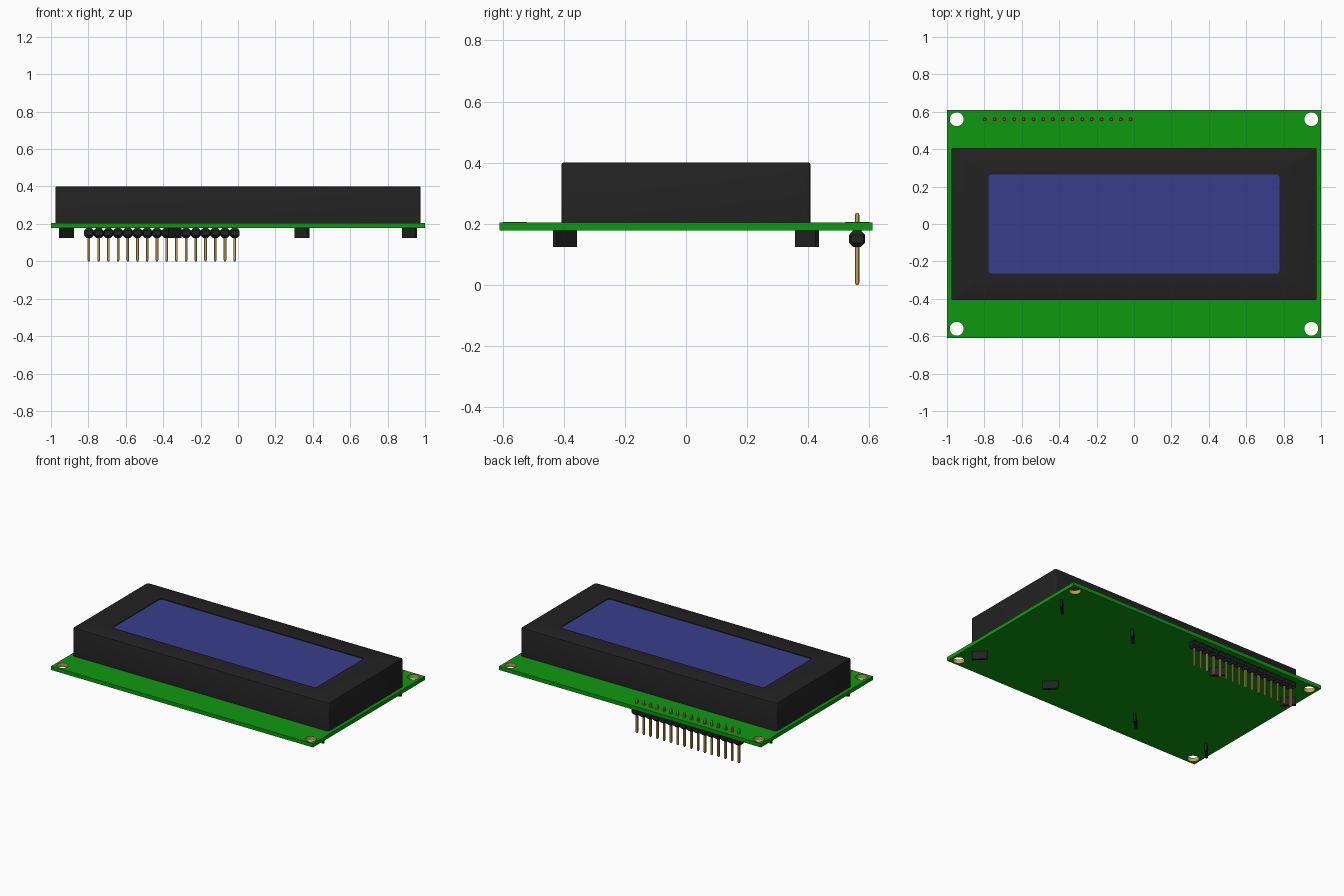
import bpy, bmesh, math
from mathutils import Matrix

if "Cube" in bpy.data.objects:
    bpy.data.objects.remove(bpy.data.objects["Cube"])


def material(name, rgb, rough=0.6):
    m = bpy.data.materials.new(name)
    m.use_nodes = True
    m.diffuse_color = (*rgb, 1)
    node = m.node_tree.nodes["Principled BSDF"]
    node.inputs["Base Color"].default_value = (*rgb, 1)
    node.inputs["Roughness"].default_value = rough
    return m


green = material("board green", (0.004, 0.32, 0.005))
black = material("plastic black", (0.016, 0.016, 0.016))
blue = material("screen blue", (0.04, 0.047, 0.26))
gold = material("pin gold", (0.50, 0.36, 0.09))
copper = material("pad copper", (0.22, 0.07, 0.02))

BOARD_Z0, BOARD_Z1 = 0.179, 0.205


def to_object(name, bm, *mats):
    bmesh.ops.recalc_face_normals(bm, faces=bm.faces)
    me = bpy.data.meshes.new(name)
    bm.to_mesh(me)
    bm.free()
    for m in mats:
        me.materials.append(m)
    ob = bpy.data.objects.new(name, me)
    bpy.context.collection.objects.link(ob)
    return ob


def rounded_rect(hx, hy, r, seg):
    pts = []
    for k, (sx, sy) in enumerate([(1, 1), (-1, 1), (-1, -1), (1, -1)]):
        for i in range(seg + 1):
            a = math.pi / 2 * (k + i / seg)
            pts.append((sx * (hx - r) + r * math.cos(a), sy * (hy - r) + r * math.sin(a)))
    return pts


def stack(bm, rings, seg=4, x=0, y=0):
    """Bridge rounded rectangles (half x, half y, radius, z); return the end cap."""
    loops = [[bm.verts.new((px + x, py + y, z)) for px, py in rounded_rect(hx, hy, r, seg)]
             for hx, hy, r, z in rings]
    bm.faces.new(loops[0][::-1])
    for a, b in zip(loops, loops[1:]):
        for i in range(len(a)):
            j = (i + 1) % len(a)
            bm.faces.new((a[i], a[j], b[j], b[i]))
    return bm.faces.new(loops[-1])


def add_cylinder(bm, x, y, z0, z1, r, seg=32):
    bmesh.ops.create_cone(bm, cap_ends=True, segments=seg, radius1=r, radius2=r, depth=z1 - z0,
                          matrix=Matrix.Translation((x, y, (z0 + z1) / 2)))


# Circuit board with four mounting holes
HOLES = [(sx * 0.948, sy * 0.56) for sx in (-1, 1) for sy in (-1, 1)]
bm = bmesh.new()
bmesh.ops.create_cube(bm, size=1, matrix=Matrix.Translation((0, 0, (BOARD_Z0 + BOARD_Z1) / 2))
                      @ Matrix.Diagonal((2, 1.22, BOARD_Z1 - BOARD_Z0, 1)))
board = to_object("circuit_board", bm, green)
bm = bmesh.new()
for x, y in HOLES:
    add_cylinder(bm, x, y, 0.1, 0.3, 0.039)
cutter = to_object("hole_cutter", bm, green)
cutter.hide_render = True
mod = board.modifiers.new("holes", "BOOLEAN")
mod.operation, mod.solver, mod.object = "DIFFERENCE", "EXACT", cutter
bpy.context.view_layer.objects.active = board
bpy.ops.object.modifier_apply(modifier=mod.name)
bpy.data.objects.remove(cutter)

# Plated linings of the mounting holes
bm = bmesh.new()
profile = [(0.0395, BOARD_Z0 - 0.0005), (0.0395, BOARD_Z1 + 0.0005),
           (0.037, BOARD_Z1 + 0.0005), (0.037, BOARD_Z0 - 0.0005)]
for x, y in HOLES:
    loops = [[bm.verts.new((x + r * math.cos(2 * math.pi * i / 32),
                            y + r * math.sin(2 * math.pi * i / 32), z)) for i in range(32)]
             for r, z in profile]
    for a, b in zip(loops, loops[1:] + loops[:1]):
        for i in range(32):
            j = (i + 1) % 32
            bm.faces.new((a[i], a[j], b[j], b[i]))
to_object("hole_linings", bm, gold)

# Display housing, with the screen as the floor of a shallow recess
bm = bmesh.new()
screen = stack(bm, [
    (0.976, 0.407, 0.012, BOARD_Z1 - 0.002),
    (0.976, 0.407, 0.012, 0.395),
    (0.9745, 0.4055, 0.0105, 0.3985),
    (0.971, 0.402, 0.007, 0.40),
    (0.777, 0.265, 0.016, 0.40),
    (0.777, 0.265, 0.016, 0.395)])
screen.material_index = 1
to_object("display_housing", bm, black, blue)

# Twisted fixing tabs under the board, turned diagonally outward
bm = bmesh.new()
for sx in (-1, 1):
    for sy in (-1, 1):
        for x in (0.343, 0.917):
            bmesh.ops.create_cube(bm, size=1, matrix=Matrix.Translation((sx * x, sy * 0.396, 0.155))
                                  @ Matrix.Rotation(sx * sy * math.pi / 4, 4, "Z")
                                  @ Matrix.Diagonal((0.096, 0.016, 0.06, 1)))
to_object("fixing_tabs", bm, black)

# Sixteen-pin header: chamfered plastic blocks, pins and solder pads
blocks, pins, pads = bmesh.new(), bmesh.new(), bmesh.new()
PIN_Y = 0.56
for i in range(16):
    x = -0.797 + i * 0.05195
    stack(blocks, [(0.013, 0.013, 0.003, 0.125), (0.026, 0.026, 0.006, 0.138),
                   (0.026, 0.026, 0.006, 0.164), (0.013, 0.013, 0.003, 0.178)], 1, x, PIN_Y)
    stack(pins, [(0.004, 0.004, 0.001, 0.0), (0.007, 0.007, 0.002, 0.007),
                 (0.007, 0.007, 0.002, 0.229), (0.004, 0.004, 0.001, 0.236)], 1, x, PIN_Y)
    add_cylinder(pads, x, PIN_Y, BOARD_Z0 - 0.001, BOARD_Z1 + 0.001, 0.0125, 16)
to_object("header_blocks", blocks, black)
to_object("header_pins", pins, gold)
to_object("solder_pads", pads, copper)

# Smooth the rounded parts while keeping edges sharp
for name in ("display_housing", "hole_linings", "circuit_board"):
    bpy.ops.object.select_all(action="DESELECT")
    ob = bpy.data.objects[name]
    ob.select_set(True)
    bpy.context.view_layer.objects.active = ob
    bpy.ops.object.shade_smooth_by_angle(angle=math.radians(35))
